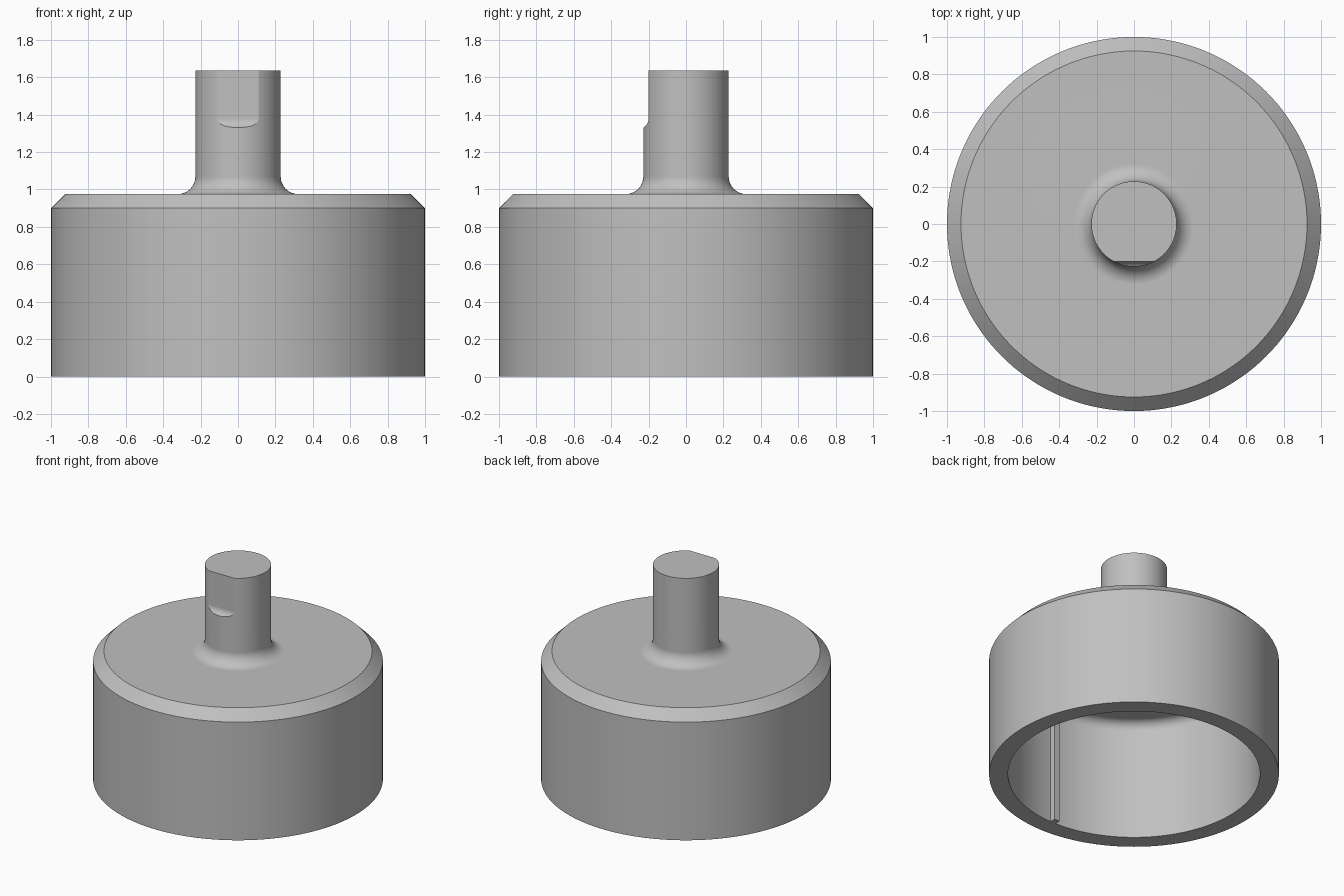
import bpy, bmesh
from math import pi, sin, cos, radians

cube = bpy.data.objects.get("Cube")
if cube:
    bpy.data.objects.remove(cube, do_unlink=True)

# Main dimensions
OUTER, INNER, SHAFT = 1.0, 0.87, 0.228
DECK, CEILING, TOP = 0.975, 0.91, 1.635
FLAT_Y = -0.2

steel = bpy.data.materials.new("plain_grey")
steel.use_nodes = True
grey = (0.53, 0.53, 0.53, 1)
steel.diffuse_color = grey
steel.node_tree.nodes["Principled BSDF"].inputs["Base Color"].default_value = grey


def arc(a, b, radius, start, end, steps=10):
    """Points on an arc about (a, b), angles in degrees."""
    angles = [radians(start + (end - start) * i / steps) for i in range(steps + 1)]
    return [(a + radius * cos(t), b + radius * sin(t)) for t in angles]


def finish(bm, name):
    bmesh.ops.recalc_face_normals(bm, faces=bm.faces)
    mesh = bpy.data.meshes.new(name)
    bm.to_mesh(mesh)
    bm.free()
    mesh.materials.append(steel)
    obj = bpy.data.objects.new(name, mesh)
    bpy.context.collection.objects.link(obj)
    return obj


def lathe(profile, name, steps=144):
    """Revolve an (r, z) outline that starts and ends on the axis."""
    bm = bmesh.new()
    verts = [bm.verts.new((r, 0, z)) for r, z in profile]
    edges = [bm.edges.new(pair) for pair in zip(verts, verts[1:])]
    bmesh.ops.spin(bm, geom=verts + edges, cent=(0, 0, 0), axis=(0, 0, 1),
                   angle=2 * pi, steps=steps, use_merge=True)
    bmesh.ops.remove_doubles(bm, verts=bm.verts, dist=1e-5)
    return finish(bm, name)


def extrude_x(profile, half, name):
    """Extrude a closed (y, z) outline across x."""
    bm = bmesh.new()
    face = bm.faces.new([bm.verts.new((-half, y, z)) for y, z in profile])
    moved = bmesh.ops.extrude_face_region(bm, geom=[face])["geom"]
    bmesh.ops.translate(bm, vec=(2 * half, 0, 0),
                        verts=[v for v in moved if isinstance(v, bmesh.types.BMVert)])
    return finish(bm, name)


def combine(target, tool, operation):
    mod = target.modifiers.new(operation.lower(), "BOOLEAN")
    mod.operation, mod.object, mod.solver = operation, tool, "EXACT"
    bpy.context.view_layer.objects.active = target
    bpy.ops.object.modifier_apply(modifier=mod.name)
    bpy.data.objects.remove(tool, do_unlink=True)


# Hollow cup with chamfered shoulder, filleted shaft and rounded ceiling corner
root, corner = 0.095, 0.07
outline = [(0, CEILING)]
outline += arc(INNER - corner, CEILING - corner, corner, 90, 0)
outline += [(INNER, 0), (OUTER, 0), (OUTER, 0.9), (0.925, DECK)]
outline += arc(SHAFT + root, DECK + root, root, 270, 180)
outline += [(SHAFT, TOP), (0, TOP)]
body = lathe(outline, "cup_with_shaft")

# Milled flat on the front of the shaft, with a rounded run-out
run = 0.057
cut = [(FLAT_Y, TOP + 0.1)] + arc(FLAT_Y - run, 1.38, run, 0, -90)
cut += [(-0.4, 1.38 - run), (-0.4, TOP + 0.1)]
combine(body, extrude_x(cut, 0.3, "flat_cutter"), "DIFFERENCE")

# Narrow key running up the inside of the front wall
key = [(-0.93, 0), (-0.825, 0), (-0.825, 0.94), (-0.93, 0.94)]
combine(body, extrude_x(key, 0.022, "inner_key"), "UNION")

# Smooth curved faces, sharp edges kept
bpy.ops.object.select_all(action="DESELECT")
body.select_set(True)
bpy.context.view_layer.objects.active = body
bpy.ops.object.shade_smooth_by_angle(angle=radians(25))
weighted = body.modifiers.new("even_shading", "WEIGHTED_NORMAL")
weighted.keep_sharp = True
